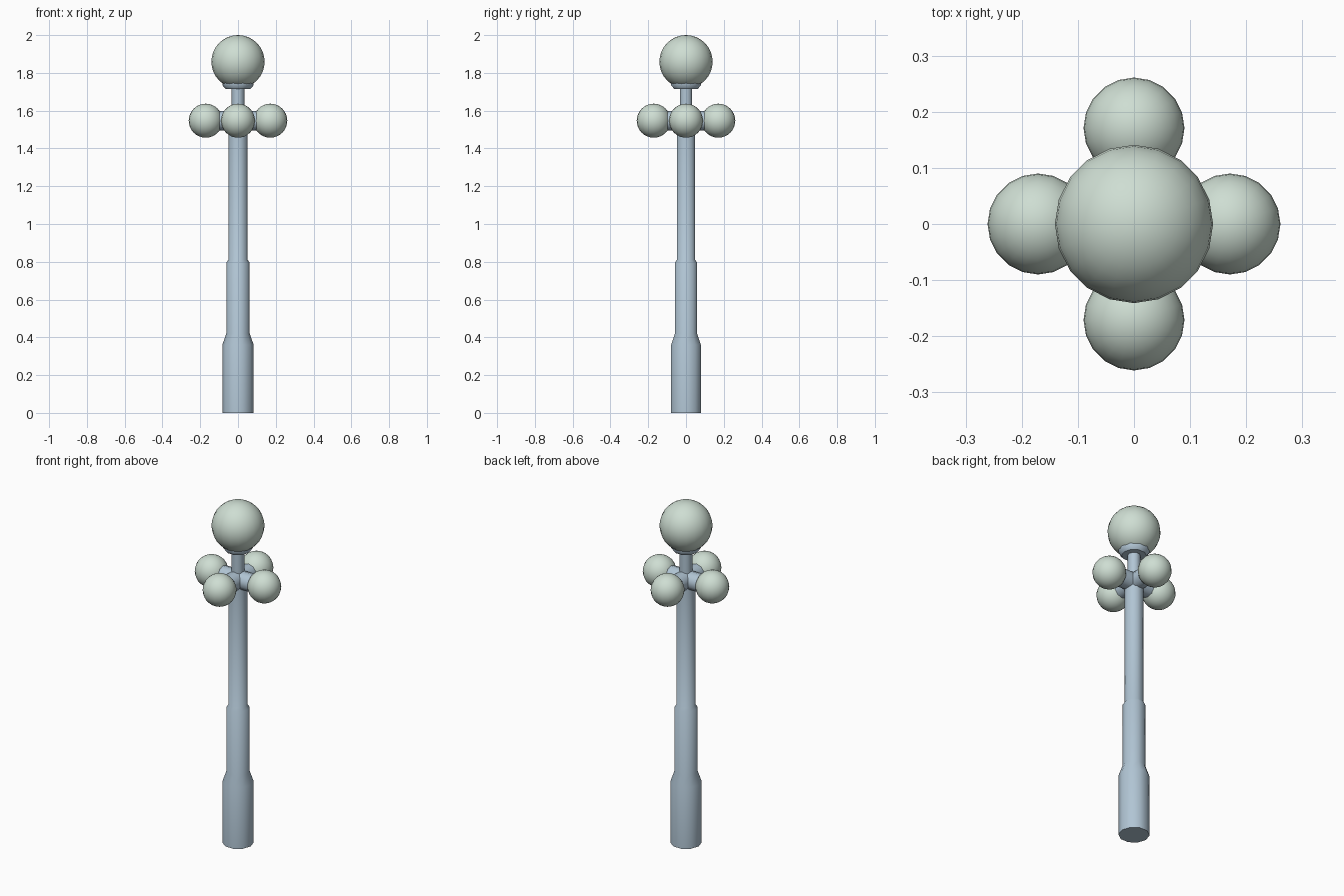
import bpy, bmesh, math
from mathutils import Vector

cube = bpy.data.objects.get("Cube")
if cube:
    bpy.data.objects.remove(cube, do_unlink=True)


def make_material(name, colour):
    mat = bpy.data.materials.new(name)
    mat.use_nodes = True
    mat.diffuse_color = colour
    mat.node_tree.nodes["Principled BSDF"].inputs["Base Color"].default_value = colour
    return mat


METAL = make_material("blue grey metal", (0.44, 0.56, 0.66, 1))
GLASS = make_material("pale green glass", (0.62, 0.73, 0.65, 1))


def finish(name, bm, mat):
    bmesh.ops.recalc_face_normals(bm, faces=bm.faces)
    mesh = bpy.data.meshes.new(name)
    bm.to_mesh(mesh)
    bm.free()
    mesh.materials.append(mat)
    obj = bpy.data.objects.new(name, mesh)
    bpy.context.collection.objects.link(obj)
    bpy.ops.object.select_all(action="DESELECT")
    obj.select_set(True)
    bpy.context.view_layer.objects.active = obj
    bpy.ops.object.shade_smooth_by_angle(angle=math.radians(40))
    return obj


def turned(name, profile, sides, mat):
    """Stack of rings given as (radius, height), capped at both ends."""
    bm = bmesh.new()
    rings = []
    for r, z in profile:
        angles = [math.tau * i / sides for i in range(sides)]
        rings.append([bm.verts.new((r * math.cos(a), r * math.sin(a), z)) for a in angles])
    for low, high in zip(rings, rings[1:]):
        for i in range(sides):
            j = (i + 1) % sides
            bm.faces.new((low[i], low[j], high[j], high[i]))
    bm.faces.new(rings[0][::-1])
    bm.faces.new(rings[-1])
    return finish(name, bm, mat)


def globe(name, centre, radius):
    bm = bmesh.new()
    bmesh.ops.create_uvsphere(bm, u_segments=20, v_segments=16, radius=radius)
    obj = finish(name, bm, GLASS)
    obj.location = centre
    return obj


# Stepped post with a thin neck
turned("post", [(0.083, 0), (0.083, 0.36), (0.062, 0.42), (0.062, 0.795),
                (0.051, 0.81), (0.051, 1.56), (0.034, 1.57), (0.034, 1.73)], 10, METAL)

# Collar and main globe
turned("collar", [(0.066, 1.715), (0.083, 1.735), (0.083, 1.747)], 10, METAL)
globe("top_globe", (0, 0, 1.859), 0.141)

# Four side arms, each ending in a small globe
ARM_Z = 1.547
for side, angle in (("left", 0), ("back", 90), ("right", 180), ("front", 270)):
    a = math.radians(angle)
    out = Vector((math.cos(a), math.sin(a), 0))
    arm = turned(side + "_arm", [(0.051, 0), (0.051, 0.13)], 10, METAL)
    arm.rotation_euler = (0, math.pi / 2, a)
    arm.location = (0, 0, ARM_Z)
    globe(side + "_globe", out * 0.171 + Vector((0, 0, ARM_Z)), 0.09)
